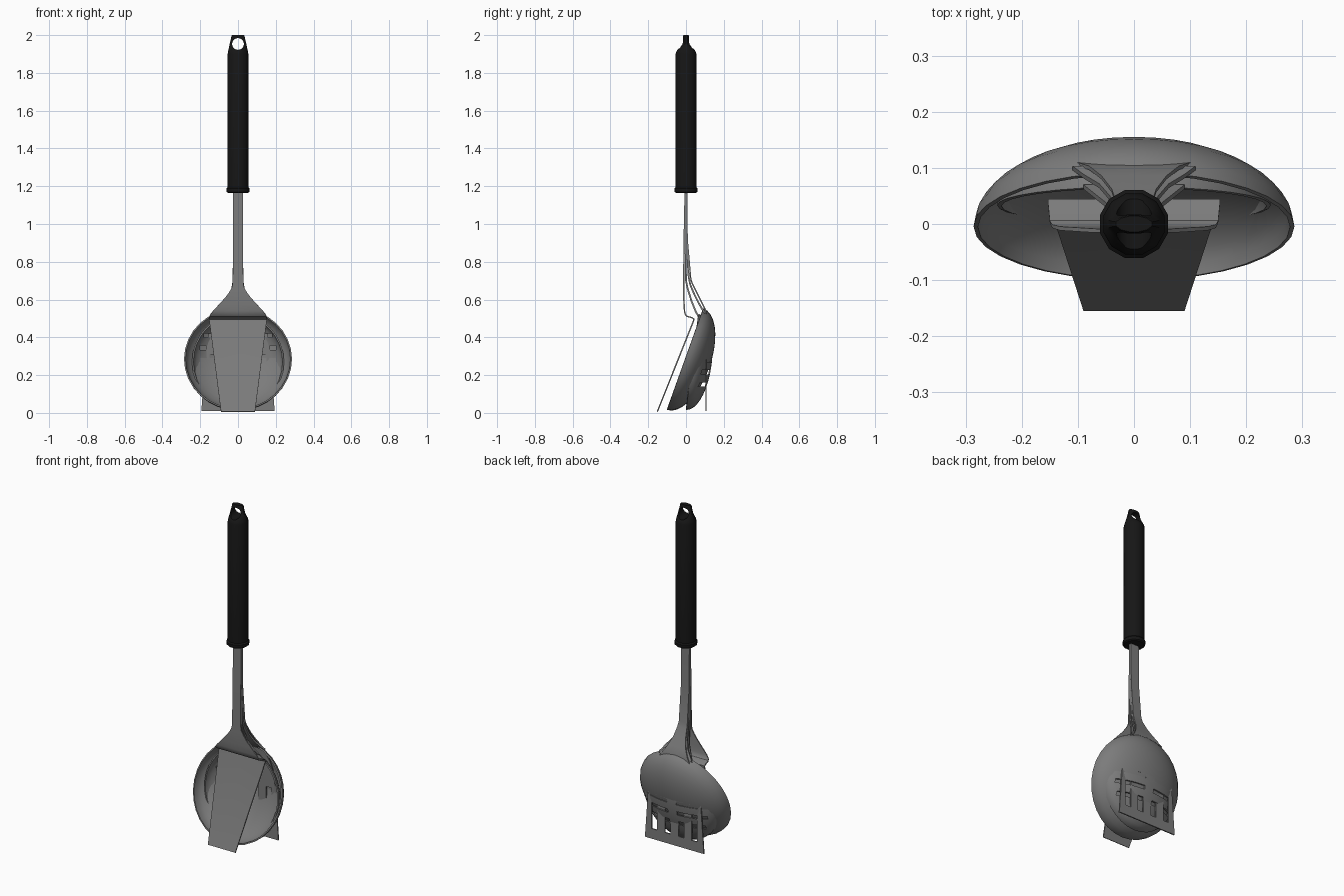
import bpy, bmesh, math
from mathutils import Vector

if "Cube" in bpy.data.objects:
    bpy.data.objects.remove(bpy.data.objects["Cube"])


def material(name, v):
    m = bpy.data.materials.new(name)
    m.diffuse_color = (v, v, v, 1)
    m.use_nodes = True
    m.node_tree.nodes["Principled BSDF"].inputs["Base Color"].default_value = m.diffuse_color
    return m


STEEL = material("steel", 0.2)
BLACK = material("black_plastic", 0.008)


def make(name, verts, faces, mat):
    me = bpy.data.meshes.new(name)
    me.from_pydata(verts, [], faces)
    bm = bmesh.new()
    bm.from_mesh(me)
    bmesh.ops.recalc_face_normals(bm, faces=bm.faces)
    bm.to_mesh(me)
    bm.free()
    ob = bpy.data.objects.new(name, me)
    bpy.context.collection.objects.link(ob)
    me.materials.append(mat)
    return ob


def select(ob):
    bpy.ops.object.select_all(action='DESELECT')
    ob.select_set(True)
    bpy.context.view_layer.objects.active = ob


def thicken(ob, t, offset=0):
    m = ob.modifiers.new("thickness", 'SOLIDIFY')
    m.thickness, m.offset = t, offset
    select(ob)
    bpy.ops.object.modifier_apply(modifier=m.name)


def cut(ob, cutter):
    m = ob.modifiers.new("cut", 'BOOLEAN')
    m.operation, m.solver, m.object = 'DIFFERENCE', 'EXACT', cutter
    select(ob)
    bpy.ops.object.modifier_apply(modifier=m.name)
    bpy.data.objects.remove(cutter)


def smooth(ob, deg=30):
    select(ob)
    bpy.ops.object.shade_smooth_by_angle(angle=math.radians(deg))


def strap(name, path, t=0.009):
    """Flat strip following (y, z, half width)."""
    verts = [(s * w, y, z) for y, z, w in path for s in (-1, 0, 1)]
    faces = [(3*i + j, 3*i + j + 1, 3*i + j + 4, 3*i + j + 3)
             for i in range(len(path) - 1) for j in (0, 1)]
    ob = make(name, verts, faces, STEEL)
    thicken(ob, t)
    return ob


def bowl(name, bottom, top, half_w, depth, seg=32, rings=9):
    """Half ellipsoid whose rim runs from bottom to top, both (y, z)."""
    b, t = Vector((0, *bottom)), Vector((0, *top))
    c, v = (b + t) / 2, (t - b) / 2
    n = Vector((0, v.z, -v.y)).normalized() * depth
    verts = [c + n]
    for r in range(1, rings + 1):
        a = math.pi / 2 * r / rings
        for s in range(seg):
            p = 2 * math.pi * s / seg
            verts.append(c + n * math.cos(a) + math.sin(a) *
                         (v * math.cos(p) + Vector((half_w * math.sin(p), 0, 0))))
    faces = [(0, 1 + s, 1 + (s + 1) % seg) for s in range(seg)]
    for r in range(rings - 1):
        o = 1 + r * seg
        faces += [(o + s, o + seg + s, o + seg + (s + 1) % seg, o + (s + 1) % seg)
                  for s in range(seg)]
    ob = make(name, verts, faces, STEEL)
    thicken(ob, 0.008, 0)
    return ob


def boxes(items):
    """Cutter made of separate boxes (x, y, z, sx, sy, sz)."""
    bm = bmesh.new()
    for x, y, z, sx, sy, sz in items:
        r = bmesh.ops.create_cube(bm, size=1)
        for v in r['verts']:
            v.co = Vector((x + v.co.x * sx, y + v.co.y * sy, z + v.co.z * sz))
    me = bpy.data.meshes.new("cutter")
    bm.to_mesh(me)
    bm.free()
    ob = bpy.data.objects.new("cutter", me)
    ob.hide_render = True
    bpy.context.collection.objects.link(ob)
    return ob


# handle: lofted grip with collar and flattened top
N = 12
prof = [(1.165, .054, .054), (1.17, .06, .06), (1.188, .061, .061), (1.195, .055, .055),
        (1.90, .055, .055), (1.915, .053, .05), (1.935, .048, .036), (1.955, .044, .024),
        (1.975, .039, .018), (1.995, .035, .016), (2.0, .032, .014)]
verts, faces = [], []
for z, rx, ry in prof:
    for s in range(N):
        a = 2 * math.pi * (s + .5) / N
        verts.append((rx * math.cos(a) * 1.03, ry * math.sin(a) * 1.03, z))
for i in range(len(prof) - 1):
    faces += [(i*N + s, i*N + (s+1) % N, (i+1)*N + (s+1) % N, (i+1)*N + s) for s in range(N)]
faces += [tuple(range(N)), tuple(range((len(prof)-1)*N, len(prof)*N))]
handle = make("handle", verts, faces, BLACK)
# hanging hole
bpy.ops.mesh.primitive_cylinder_add(vertices=24, radius=.031, depth=.3,
                                    location=(0, 0, 1.953), rotation=(math.pi / 2, 0, 0))
cut(handle, bpy.context.object)
smooth(handle, 35)

# solid spatula in front: shank, flare, lip and tapered blade
smooth(strap("solid_spatula", [
    (-.004, 1.18, .027), (-.01, .9, .027), (-.012, .69, .028), (-.012, .665, .032),
    (-.012, .64, .046), (-.012, .61, .068), (-.01, .575, .1), (-.008, .54, .132),
    (-.004, .522, .146), (.004, .512, .15), (.034, .503, .153), (.041, .497, .153),
    (.04, .487, .152), (-.152, .006, .09)], .007))

# ladle bowl and shank
smooth(bowl("ladle_bowl", (-.10, .02), (.09, .55), .282, .132))
smooth(strap("ladle_shank", [
    (.0, 1.18, .027), (.0, .95, .027), (.014, .72, .028), (.022, .68, .031),
    (.045, .625, .042), (.068, .58, .062), (.085, .55, .09), (.1, .53, .11)]))

# slotted spoon nested through the ladle
spoon = bowl("slotted_spoon_bowl", (.0, .02), (.065, .52), .24, .1)
cut(spoon, boxes([(s * (w + .03) / 2, .1, z, w - .03, .3, .022) for s in (-1, 1)
                  for z, w in ((.41, .18), (.345, .2), (.28, .2), (.215, .2), (.15, .18))]))
smooth(spoon)
smooth(strap("slotted_spoon_shank", [
    (-.003, 1.18, .026), (-.003, .9, .026), (.0, .7, .027), (.008, .66, .03),
    (.03, .59, .045), (.05, .54, .07), (.066, .51, .09)]))

# slotted turner at the back
turner = strap("slotted_turner", [
    (.004, 1.18, .027), (.006, .92, .027), (.025, .71, .028), (.035, .68, .031),
    (.06, .63, .04), (.083, .585, .058), (.1, .55, .08), (.106, .52, .1),
    (.106, .47, .135), (.106, .42, .155), (.106, .37, .168), (.106, .01, .194)], .007)
cut(turner, boxes([(x, .106, .19, .036, .05, .24) for x in (-.132, -.044, .044, .132)]))
smooth(turner)
